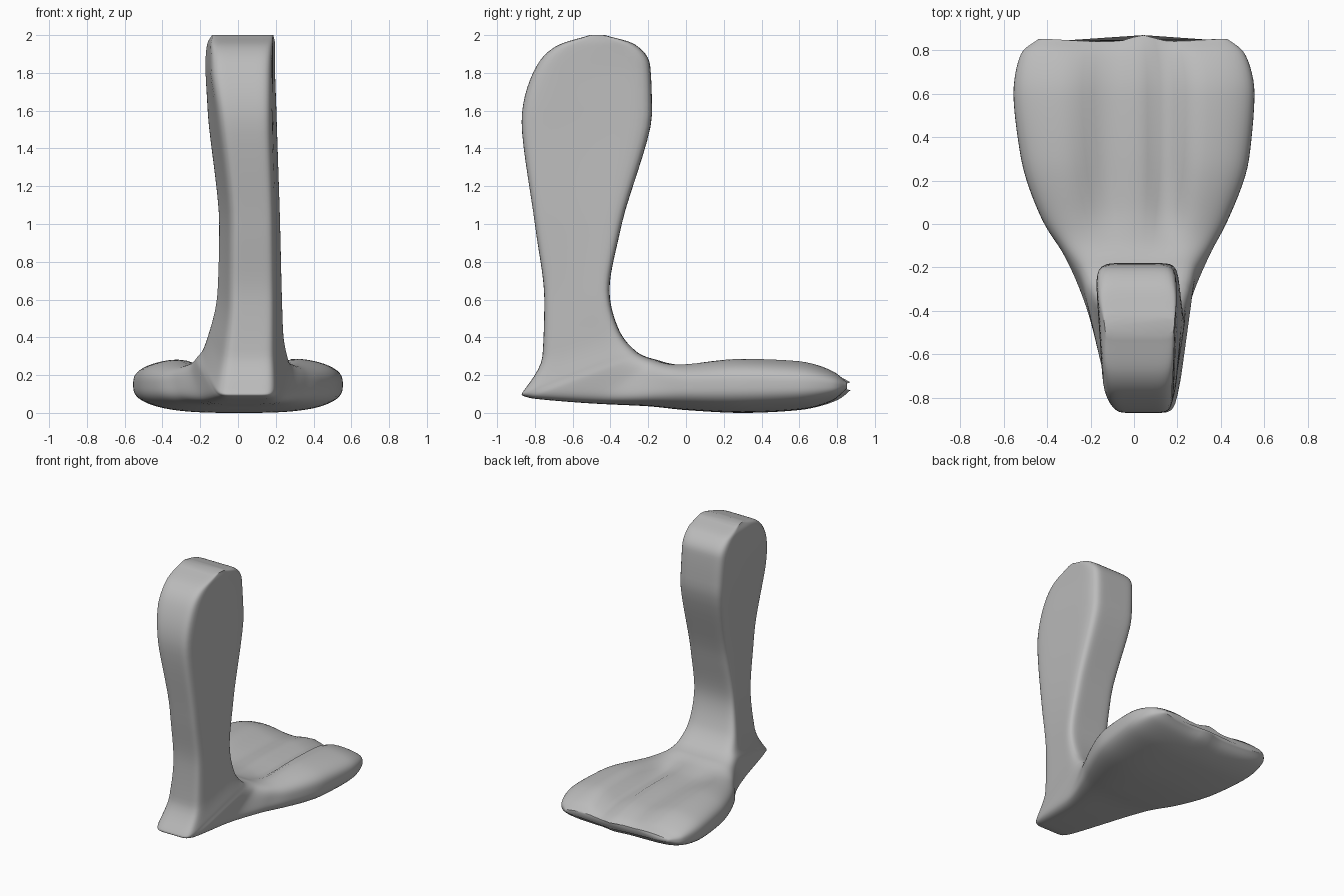
import bpy
import bmesh
import math

cube = bpy.data.objects.get("Cube")
if cube:
    bpy.data.objects.remove(cube)

RING = 72   # points around each section
STEPS = 7   # sections between two stations

# Stations: outer y, z (front of leg, heel, sole), inner y, z (back of leg, instep),
# then the left and right x limits at the outer and at the inner edge
LEG = [
    (-.51, 2.0, -.43, 2.0, -.13, .18, -.14, .19),
    (-.69, 1.94, -.27, 1.95, -.14, .18, -.17, .2),
    (-.8, 1.82, -.19, 1.84, -.14, .18, -.18, .2),
    (-.87, 1.54, -.18, 1.58, -.1, .18, -.17, .21),
    (-.8, 1.0, -.34, 1.0, -.04, .19, -.11, .23),
    (-.75, .6, -.405, .65, -.04, .19, -.12, .24),
    (-.76, .3, -.35, .43, -.07, .19, -.17, .25),
    (-.87, .1, -.28, .34, -.1, .19, -.21, .27),
]
FOOT = [
    (-.83, .08, -.24, .31, -.11, .2, -.24, .28),
    (-.5, .05, -.17, .285, -.19, .23, -.27, .3),
    (-.2, .035, -.07, .27, -.3, .33, -.35, .37),
    (0, .015, .05, .28, -.42, .43, -.43, .44),
    (.3, 0, .3, .3, -.52, .53, -.52, .53),
    (.6, .015, .6, .285, -.555, .555, -.555, .555),
    (.78, .065, .78, .225, -.52, .51, -.52, .51),
    (.84, .12, .84, .17, -.44, .43, -.44, .43),
]
STATIONS = LEG + FOOT


def slopes(values):
    """Tangents that never overshoot the given values."""
    diff = [b - a for a, b in zip(values, values[1:])]
    inner = [2 * a * b / (a + b) if a * b > 0 else 0 for a, b in zip(diff, diff[1:])]
    return [diff[0]] + inner + [diff[-1]]


def smooth_channel(values):
    tangent = slopes(values)
    result = []
    for i in range(len(values) - 1):
        for k in range(STEPS):
            t = k / STEPS
            h = t * t * (3 - 2 * t)
            result.append(values[i] * (1 - h) + values[i + 1] * h
                          + tangent[i] * t * (1 - t) ** 2
                          - tangent[i + 1] * t * t * (1 - t))
    return result + [values[-1]]


def bump(x, centre, width):
    return math.exp(-((x - centre) / width) ** 2)


def ramp(value, low, high):
    t = min(1, max(0, (value - low) / (high - low)))
    return t * t * (3 - 2 * t)


def unit_ring(power):
    """Rounded square from points spaced evenly around a square."""
    points = []
    side = RING // 4
    for i in range(RING):
        a = 2 * (i % side) / side - 1
        u, v = [(a, -1), (1, a), (-a, 1), (-1, -a)][i // side]
        r = (abs(u) ** power + abs(v) ** power) ** (-1 / power)
        points.append((u * r, v * r))
    return points


def section(bm, station, along):
    oy, oz, iy, iz, o_left, o_right, i_left, i_right = station
    foot = ramp(along, len(LEG) - 1, len(LEG) + 3)
    toes = ramp(along, len(LEG) + 1, len(LEG) + 4)
    tip = ramp(along, len(STATIONS) - 3, len(STATIONS) - 1)
    thickness = math.hypot(iy - oy, iz - oz)
    ring = []
    for u, v in unit_ring(8 - 5 * foot):
        t = (v + 1) / 2
        left = o_left + (i_left - o_left) * t
        right = o_right + (i_right - o_right) * t
        x = (left + right) / 2 + u * (right - left) / 2
        y = oy + (iy - oy) * t
        z = oz + (iz - oz) * t
        # Valleys between the three toe ridges, on the upper side only
        valley = .2 * bump(x, -.13, .12) + .26 * bump(x, .15, .08) + .1 * bump(x, .03, .16)
        z -= valley * thickness * toes * ramp(v, 0, .8)
        # Wavy toe edge
        y += tip * (.03 * bump(x, .04, .07) + .012 * bump(abs(x), .42, .15))
        ring.append(bm.verts.new((x, y, z)))
    return ring


# One continuous skin from the top of the leg, round the heel, to the toes
bm = bmesh.new()
channels = [smooth_channel(c) for c in zip(*STATIONS)]
rings = [section(bm, s, i / STEPS) for i, s in enumerate(zip(*channels))]
for first, second in zip(rings, rings[1:]):
    for i in range(RING):
        j = (i + 1) % RING
        bm.faces.new((first[i], first[j], second[j], second[i]))
bm.faces.new(rings[0])
bm.faces.new(rings[-1])
bmesh.ops.recalc_face_normals(bm, faces=bm.faces[:])

mesh = bpy.data.meshes.new("webbed_foot_and_leg")
bm.to_mesh(mesh)
bm.free()
leg = bpy.data.objects.new("webbed_foot_and_leg", mesh)
bpy.context.collection.objects.link(leg)

# Plain grey
grey = bpy.data.materials.new("plain_grey")
grey.use_nodes = True
colour = (.5, .5, .5, 1)
grey.diffuse_color = colour
grey.node_tree.nodes["Principled BSDF"].inputs["Base Color"].default_value = colour
mesh.materials.append(grey)

bpy.ops.object.select_all(action="DESELECT")
leg.select_set(True)
bpy.context.view_layer.objects.active = leg
bpy.ops.object.shade_smooth_by_angle(angle=math.radians(50))
